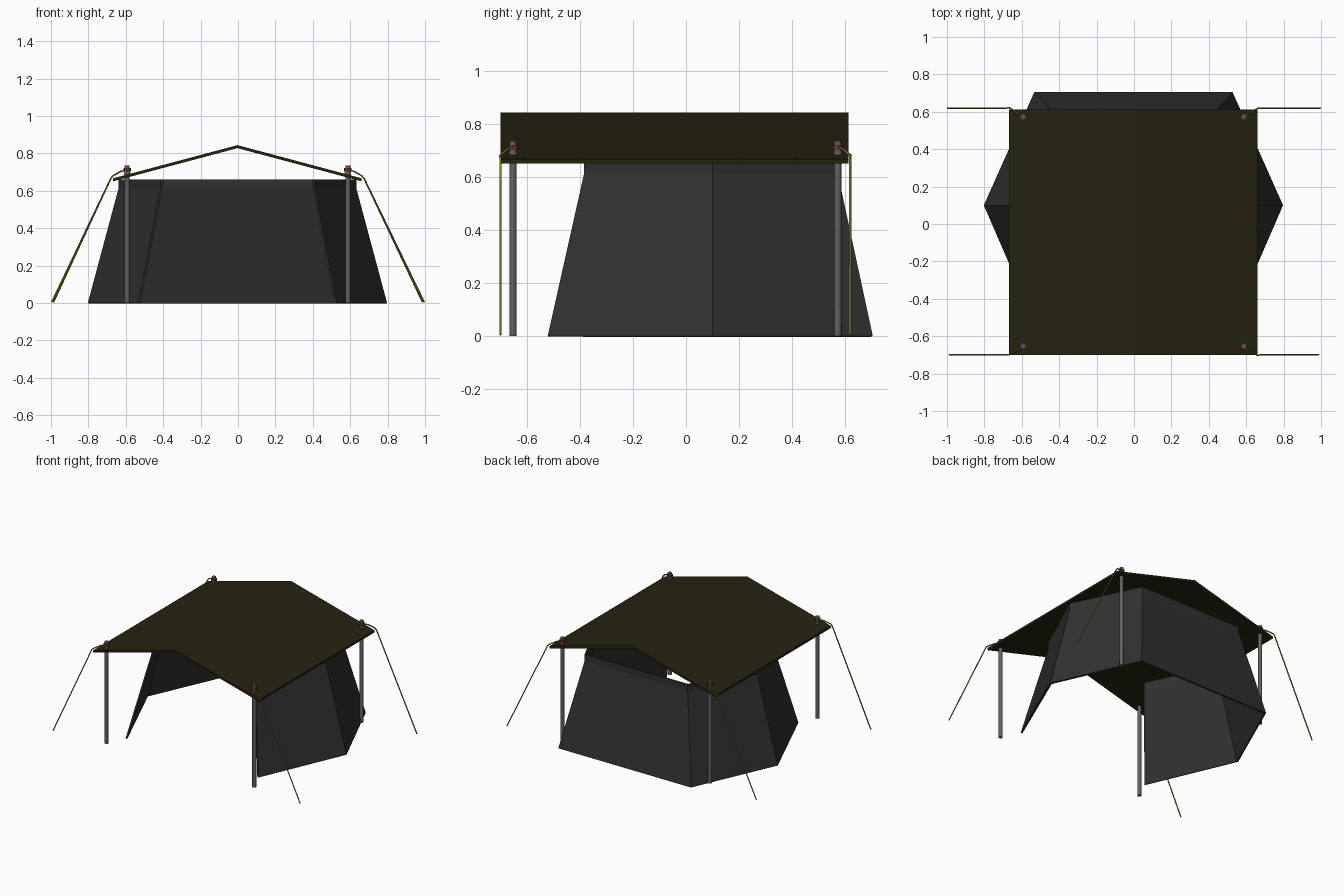
import bpy, bmesh, math
from mathutils import Vector

if "Cube" in bpy.data.objects:
    bpy.data.objects.remove(bpy.data.objects["Cube"])

CX = -0.003  # shelter centre line


def material(name, rgb):
    m = bpy.data.materials.new(name)
    m.diffuse_color = (*rgb, 1.0)
    m.use_nodes = True
    m.node_tree.nodes["Principled BSDF"].inputs["Base Color"].default_value = m.diffuse_color
    return m


ROOF = material("olive_canvas", (0.018, 0.0165, 0.005))
WALL = material("charcoal_canvas", (0.03, 0.03, 0.03))
POLE = material("grey_metal", (0.12, 0.12, 0.12))
CLAMP = material("red_clamp", (0.19, 0.035, 0.027))
ROPE = material("yellow_rope", (0.24, 0.21, 0.03))


def mesh_object(name, verts, faces, mat):
    me = bpy.data.meshes.new(name)
    me.from_pydata(verts, [], faces)
    me.materials.append(mat)
    ob = bpy.data.objects.new(name, me)
    bpy.context.collection.objects.link(ob)
    return ob


def cylinder(name, x, y, z0, z1, r, mat, sides=12):
    bpy.ops.mesh.primitive_cylinder_add(vertices=sides, radius=r, depth=z1 - z0,
                                        location=(x, y, (z0 + z1) / 2))
    ob = bpy.context.object
    ob.name = name
    ob.data.materials.append(mat)
    bpy.ops.object.shade_smooth_by_angle(angle=math.radians(40))
    return ob


def tube(name, points, r, mat):
    cu = bpy.data.curves.new(name, "CURVE")
    cu.dimensions = "3D"
    cu.bevel_depth = r
    cu.bevel_resolution = 1
    cu.use_fill_caps = True
    sp = cu.splines.new("POLY")
    sp.points.add(len(points) - 1)
    for p, co in zip(sp.points, points):
        p.co = (*co, 1)
    cu.materials.append(mat)
    ob = bpy.data.objects.new(name, cu)
    bpy.context.collection.objects.link(ob)
    bpy.ops.object.select_all(action="DESELECT")
    ob.select_set(True)
    bpy.context.view_layer.objects.active = ob
    bpy.ops.object.convert(target="MESH")


# Gable roof: a bent strip extruded from front to back
profile = [(-0.664, 0.667), (0, 0.844), (0.664, 0.667),
           (0.664, 0.651), (0, 0.828), (-0.664, 0.651)]
verts = [(CX + x, y, z) for y in (-0.70, 0.613) for x, z in profile]
faces = [(0, 5, 4, 1), (1, 4, 3, 2), (6, 7, 10, 11), (7, 8, 9, 10)]
faces += [(i, (i + 1) % 6, (i + 1) % 6 + 6, i + 6) for i in range(6)]
roof = mesh_object("roof", verts, faces, ROOF)
bm = bmesh.new()
bm.from_mesh(roof.data)
bmesh.ops.recalc_face_normals(bm, faces=bm.faces)
bm.to_mesh(roof.data)
bm.free()

# Sloping walls on five sides with an upright strip on top, front left open
bottom = [(0.53, -0.522), (0.80, 0.10), (0.53, 0.705)]
top = [(0.412, -0.385), (0.636, 0.10), (0.412, 0.573)]


def mirrored(half):
    return half + [(-x, y) for x, y in reversed(half)]


rows = [(mirrored(bottom), 0.0), (mirrored(top), 0.612), (mirrored(top), 0.66)]
verts = [(CX + x, y, z) for ring, z in rows for x, y in ring]
faces = [(r * 6 + i, r * 6 + i + 1, r * 6 + i + 7, r * 6 + i + 6)
         for r in range(2) for i in range(5)]
walls = mesh_object("walls", verts, faces, WALL)
mod = walls.modifiers.new("thickness", "SOLIDIFY")
mod.thickness = 0.012
mod.offset = -1
mod.use_even_offset = True

# Corner poles with clamps, and guy ropes down to the ground
for s, side in ((-1, "left"), (1, "right")):
    for y, edge_y, end, depth in ((-0.653, -0.70, 0.987, "front"), (0.573, 0.62, 0.996, "back")):
        tag = depth + "_" + side
        x = CX + s * 0.59
        cylinder("pole_" + tag, x, y, 0, 0.735, 0.0135, POLE)
        cylinder("clamp_" + tag, x, y, 0.703, 0.721, 0.02, CLAMP, 8)
        cylinder("collar_" + tag, x, y, 0.684, 0.697, 0.017, POLE)
        path = [Vector((x, y, 0.713)),
                Vector((x + s * 0.035, y + (edge_y - y) * 0.5, 0.703)),
                Vector((CX + s * 0.664, edge_y - 0.002 * s, 0.681)),
                Vector((CX + s * 0.676, edge_y, 0.668)),
                Vector((s * end, edge_y, 0.004))]
        tube("guy_rope_" + tag, path, 0.0042, ROPE)
